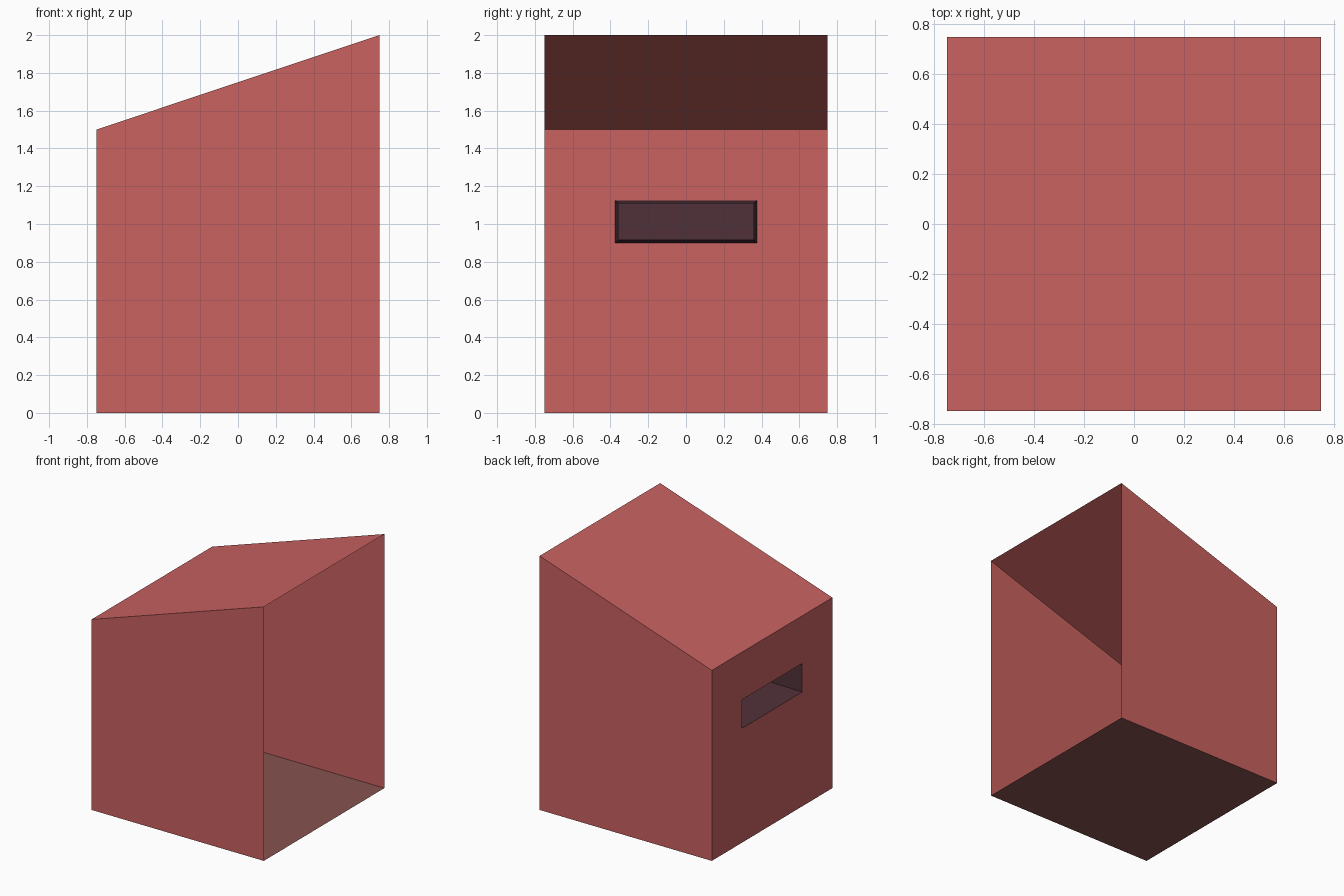
import bpy, bmesh

if "Cube" in bpy.data.objects:
    bpy.data.objects.remove(bpy.data.objects["Cube"])


def material(name, rgb):
    lin = [((c / 255 + 0.055) / 1.055) ** 2.4 for c in rgb]
    m = bpy.data.materials.new(name)
    m.diffuse_color = (*lin, 1)
    m.use_nodes = True
    m.node_tree.nodes["Principled BSDF"].inputs["Base Color"].default_value = m.diffuse_color
    return m


RED = material("brick red", (200, 98, 96))
BROWN = material("dusty brown", (134, 83, 80))
PLUM = material("dark plum", (80, 49, 57))

H = 0.75                 # half width of the hut
LOW, HIGH = 1.5, 2.0     # roof heights at the left and right


def sheet(name, mat, polygons):
    """Thin surface made from polygons, shared corners welded."""
    bm = bmesh.new()
    for poly in polygons:
        bm.faces.new([bm.verts.new(p) for p in poly])
    bmesh.ops.remove_doubles(bm, verts=bm.verts, dist=1e-5)
    me = bpy.data.meshes.new(name)
    bm.to_mesh(me)
    bm.free()
    me.materials.append(mat)
    ob = bpy.data.objects.new(name, me)
    bpy.context.collection.objects.link(ob)
    return ob


def rect(x, half, z0, z1):
    """Rectangle facing -x."""
    return [(x, half, z0), (x, -half, z0), (x, -half, z1), (x, half, z1)]


def bridge(a, b):
    """Quads joining two rectangles."""
    return [[a[i], a[(i + 1) % 4], b[(i + 1) % 4], b[i]] for i in range(4)]


# Front and back walls with sloping tops
profile = [(-H, 0), (H, 0), (H, HIGH), (-H, LOW)]
sheet("front_wall", RED, [[(x, -H, z) for x, z in profile]])
sheet("back_wall", RED, [[(x, H, z) for x, z in reversed(profile)]])

# Slanted roof and floor; the right side stays open
sheet("roof", RED, [[(-H, -H, LOW), (H, -H, HIGH), (H, H, HIGH), (-H, H, LOW)]])
sheet("floor", BROWN, [[(-H, -H, 0), (H, -H, 0), (H, H, 0), (-H, H, 0)]])

# Left wall with a slot, and the tapered closed pocket behind it
slot = rect(-H, 0.375, 0.90, 1.125)
pocket_end = rect(-H + 0.375, 0.36, 0.915, 1.11)
sheet("left_wall", RED, bridge(rect(-H, H, 0, LOW), slot))
sheet("slot_pocket", PLUM, bridge(slot, pocket_end) + [pocket_end])
